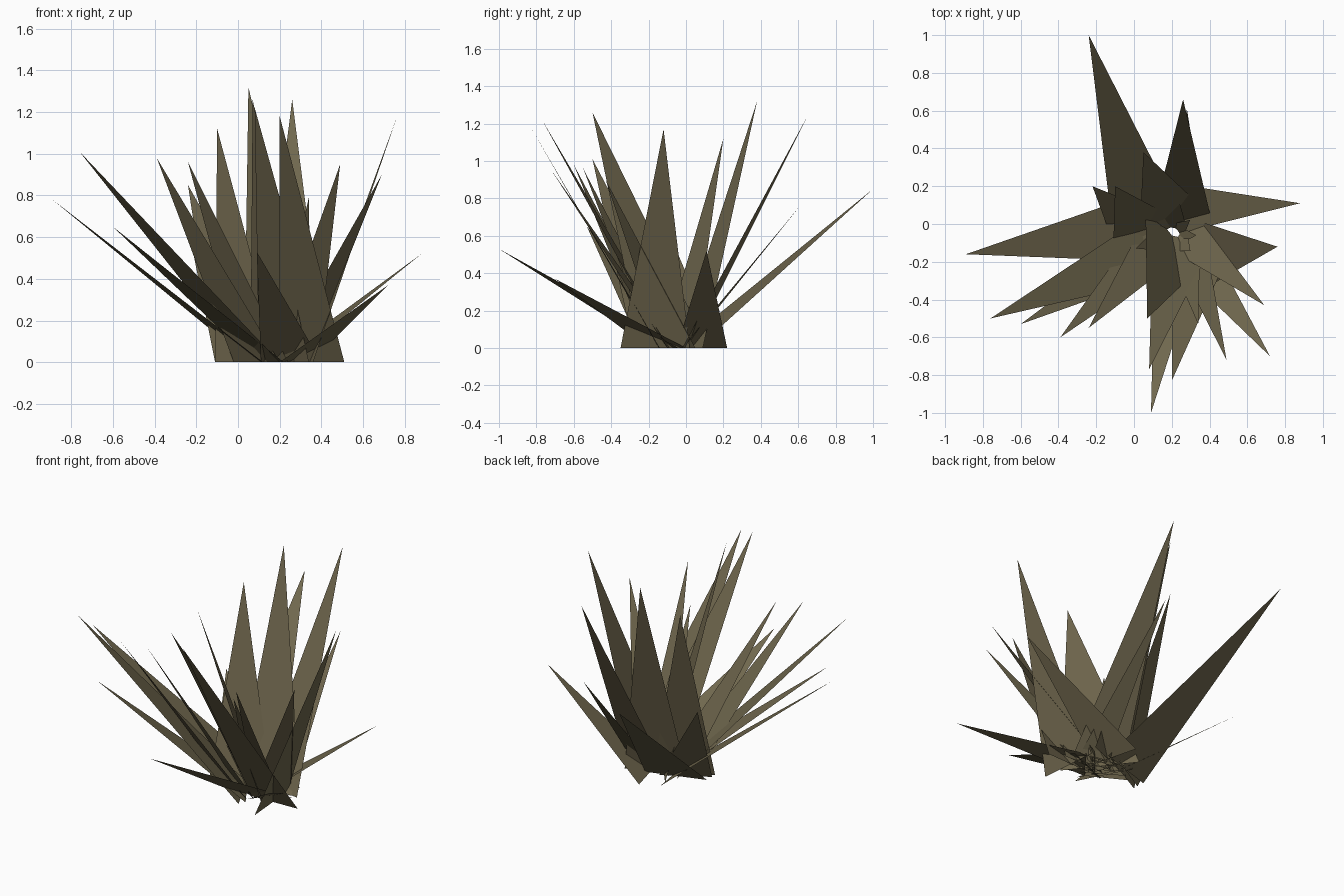
import bpy
import math
import random
from mathutils import Vector

cube = bpy.data.objects.get("Cube")
if cube:
    bpy.data.objects.remove(cube, do_unlink=True)

# One dry olive colour for the whole tuft
olive = bpy.data.materials.new("dry_olive")
olive.use_nodes = True
olive.diffuse_color = (.16, .135, .075, 1)
shader = next(n for n in olive.node_tree.nodes if n.type == "BSDF_PRINCIPLED")
shader.inputs["Base Color"].default_value = olive.diffuse_color
shader.inputs["Roughness"].default_value = .9


def blade(name, tip, base_start, base_end):
    """A flat pointed leaf: two root corners on the ground and a tip."""
    corners = [Vector((*base_start, 0)), Vector((*base_end, 0)), Vector(tip)]
    mesh = bpy.data.meshes.new(name)
    mesh.from_pydata(corners, [], [(0, 1, 2)])
    mesh.materials.append(olive)
    leaf = bpy.data.objects.new(name, mesh)
    bpy.context.collection.objects.link(leaf)
    return leaf


# Blades leaning to the back
blade("back_centre_tall_blade", (.05, .38, 1.32), (.03, -.05), (.36, .09))
blade("back_left_tall_blade", (.26, .66, 1.26), (.1, .03), (.42, -.02))
blade("back_left_short_blade", (.28, .61, .76), (.2, 0), (.38, -.02))
blade("back_right_long_blade", (-.24, 1, .85), (-.11, -.05), (.24, .06))
blade("back_right_upright_blade", (-.1, .2, 1.12), (-.11, -.13), (.2, .04))
blade("back_right_short_blade", (-.22, .2, .55), (-.11, -.1), (.15, .05))

# Blades leaning to the model's right
blade("right_low_blade", (-.89, -.16, .78), (.06, .17), (.12, -.2))
blade("right_long_blade", (-.76, -.5, 1.01), (.04, .03), (.2, -.28))
blade("right_inner_blade", (-.6, -.53, .65), (.08, -.02), (.22, -.24))
blade("front_right_blade", (-.39, -.6, .98), (-.02, -.08), (.2, -.2))
blade("front_right_inner_blade", (-.24, -.55, .96), (.02, -.05), (.24, -.18))

# Blades leaning to the front
blade("front_upright_blade", (.07, -.5, 1.26), (.06, .12), (.34, -.24))
blade("front_tall_blade", (.08, -.77, 1.22), (.1, -.05), (.42, -.1))
blade("front_broad_blade", (.2, -.83, 1.18), (.2, -.15), (.51, -.14))
blade("front_low_blade", (.09, -1, .53), (.11, -.16), (.4, -.04))
blade("front_inner_blade", (.34, -.53, .79), (.15, -.1), (.35, -.1))
blade("front_left_blade", (.49, -.72, .95), (.15, -.05), (.38, -.1))

# Blades leaning to the model's left
blade("left_tall_blade", (.76, -.12, 1.17), (.36, -.35), (.33, .02))
blade("left_forward_blade", (.69, -.43, .9), (.33, .05), (.18, -.13))
blade("left_back_blade", (.88, .11, .52), (.17, .22), (.24, -.05))
blade("left_low_blade", (.72, -.7, .37), (.35, 0), (.2, -.2))

# Short shoots crowded around the root
random.seed(4)
root = Vector((.2, -.06, 0))
shoot_count = 9
for i in range(shoot_count):
    angle = math.tau * i / shoot_count
    outward = Vector((math.cos(angle), math.sin(angle), 0))
    across = Vector((-outward.y, outward.x, 0)) * random.uniform(.04, .08)
    foot = root + outward * .04
    tip = root + outward * random.uniform(.12, .22)
    tip.z = random.uniform(.1, .3)
    blade("root_shoot", tip, (foot - across).xy, (foot + across).xy)
